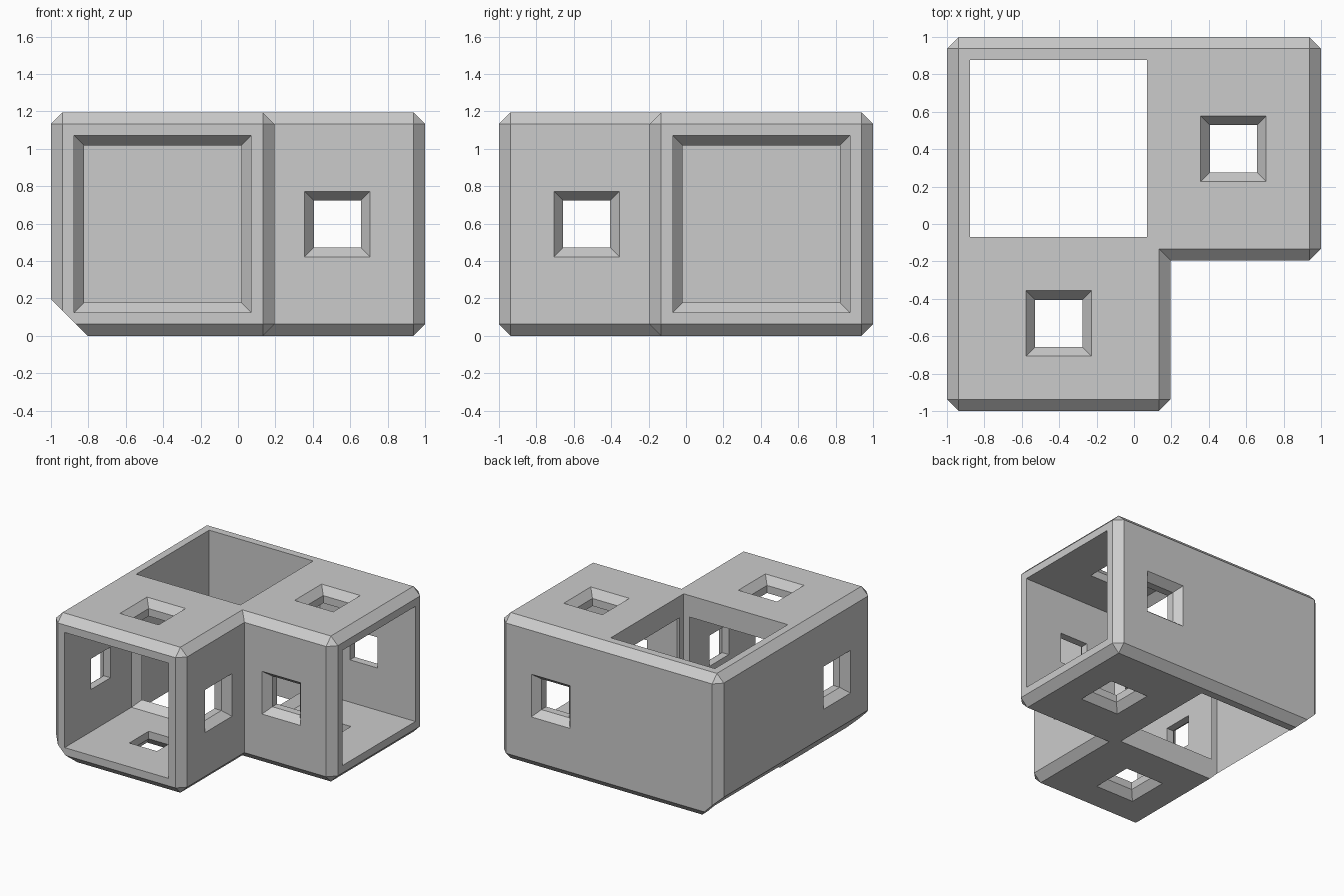
import bpy, bmesh
from mathutils import Vector

if "Cube" in bpy.data.objects:
    bpy.data.objects.remove(bpy.data.objects["Cube"])

H = 1.195        # height, also the width of each arm
E = 0.195        # position of the inner corner of the L
CH = 0.0625      # edge chamfer
WALL = 0.125
MID = (E - 1) / 2            # centre line of an arm
BIG, SMALL = 0.473, 0.42     # half widths of passage and inner doorway
Z = H / 2


def make_object(name, bm):
    bmesh.ops.recalc_face_normals(bm, faces=bm.faces)
    mesh = bpy.data.meshes.new(name)
    bm.to_mesh(mesh)
    bm.free()
    ob = bpy.data.objects.new(name, mesh)
    bpy.context.collection.objects.link(ob)
    return ob


def swap(p):
    """Mirror the front arm onto the right arm."""
    return Vector((-p.y, -p.x, p.z))


def cut(target, start, direction, rings, mirrored=False):
    """Cut a square stepped or tapered hole; rings are (depth, half width)."""
    c, d = Vector(start), Vector(direction)
    u = Vector((d.y, d.z, d.x))
    v = d.cross(u)
    bm = bmesh.new()
    loops = []
    for depth, h in rings:
        pts = [c + d * depth + u * a * h + v * b * h
               for a, b in ((-1, -1), (1, -1), (1, 1), (-1, 1))]
        loops.append([bm.verts.new(swap(p) if mirrored else p) for p in pts])
    for r, s in zip(loops, loops[1:]):
        for i in range(4):
            j = (i + 1) % 4
            bm.faces.new((r[i], r[j], s[j], s[i]))
    bm.faces.new(loops[0])
    bm.faces.new(loops[-1])
    cutter = make_object("cutter", bm)
    cutter.hide_render = True
    mod = target.modifiers.new("cut", 'BOOLEAN')
    mod.operation = 'DIFFERENCE'
    mod.solver = 'EXACT'
    mod.object = cutter
    bpy.context.view_layer.objects.active = target
    bpy.ops.object.modifier_apply(modifier=mod.name)
    bpy.data.objects.remove(cutter)


# L-shaped block
bm = bmesh.new()
outline = [(-1, -1), (E, -1), (E, -E), (1, -E), (1, 1), (-1, 1)]
base = bm.faces.new([bm.verts.new((x, y, 0)) for x, y in outline])
top = bmesh.ops.extrude_face_region(bm, geom=[base])["geom"]
for vert in top:
    if isinstance(vert, bmesh.types.BMVert):
        vert.co.z = H
bmesh.ops.recalc_face_normals(bm, faces=bm.faces)

# chamfer every edge except the inner corner
outer = [e for e in bm.edges
         if not all(abs(v.co.x - E) < 1e-4 and abs(v.co.y + E) < 1e-4 for v in e.verts)]
bmesh.ops.bevel(bm, geom=outer, offset=CH, offset_type='OFFSET',
                segments=1, affect='EDGES', profile=0.5)

# larger chamfer along the lower left edge
res = bmesh.ops.bisect_plane(bm, geom=bm.verts[:] + bm.edges[:] + bm.faces[:],
                             plane_co=(-1, 0, E), plane_no=(-1, 0, -1), clear_outer=True)
bmesh.ops.holes_fill(bm, edges=[e for e in bm.edges if e.is_boundary], sides=0)
shell = make_object("corner_corridor_shell", bm)

# open vertical shaft at the corner
cut(shell, (MID, -MID, -0.1), (0, 0, 1), [(0, BIG), (H + 0.2, BIG)])

for mirrored in (False, True):
    # arm passage narrowing to a doorway into the shaft
    cut(shell, (MID, -1, Z), (0, 1, 0),
        [(-0.1, BIG), (1 - E + CH, BIG), (1 - E + WALL, SMALL), (1.0, SMALL)], mirrored)
    # flared windows in the four walls of the arm
    wy = -0.531
    for start, inward in (((-1, wy, Z), (1, 0, 0)), ((E, wy, Z), (-1, 0, 0)),
                          ((MID, wy, 0), (0, 0, 1)), ((MID, wy, H), (0, 0, -1))):
        cut(shell, start, inward,
            [(-CH, 0.225), (CH, 0.126), (WALL + 0.08, 0.126)], mirrored)
